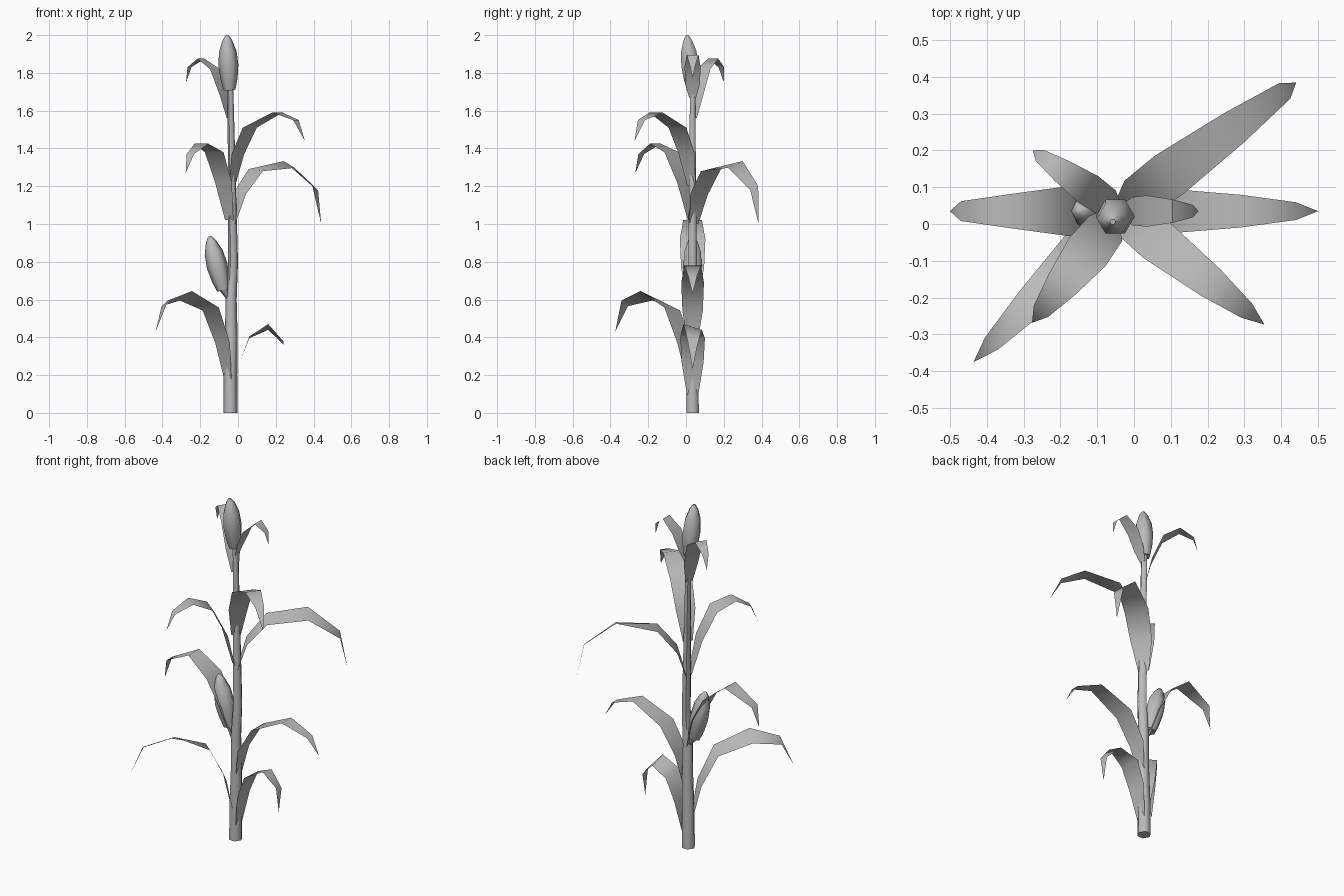
import bpy, bmesh
from math import cos, sin, radians, pi
from mathutils import Vector

default_cube = bpy.data.objects.get("Cube")
if default_cube:
    bpy.data.objects.remove(default_cube, do_unlink=True)

AXIS_X, AXIS_Y = -0.04, 0.035    # where the stalk stands
SIDES = 6

grey = bpy.data.materials.new("plain grey")
colour = (0.5, 0.5, 0.5, 1)
grey.use_nodes = True
grey.diffuse_color = colour
grey.node_tree.nodes["Principled BSDF"].inputs["Base Color"].default_value = colour


def loft(name, rings, closed, sharp_angle):
    """Skin a list of equal-sized point rings; closed rings also get caps."""
    bm = bmesh.new()
    rows = [[bm.verts.new(point) for point in ring] for ring in rings]
    count = len(rows[0])
    for low, high in zip(rows, rows[1:]):
        for i in range(count if closed else count - 1):
            j = (i + 1) % count
            bm.faces.new((low[i], low[j], high[j], high[i]))
    if closed:
        bm.faces.new(rows[0][::-1])
        bm.faces.new(rows[-1])
    bmesh.ops.remove_doubles(bm, verts=bm.verts, dist=0.0005)
    mesh = bpy.data.meshes.new(name)
    bm.to_mesh(mesh)
    bm.free()
    mesh.materials.append(grey)
    obj = bpy.data.objects.new(name, mesh)
    bpy.context.collection.objects.link(obj)
    bpy.ops.object.select_all(action="DESELECT")
    obj.select_set(True)
    bpy.context.view_layer.objects.active = obj
    bpy.ops.object.shade_smooth_by_angle(angle=radians(sharp_angle))
    return obj


def polygon_ring(centre, radius):
    return [centre + radius * Vector((cos(2 * pi * i / SIDES), sin(2 * pi * i / SIDES), 0))
            for i in range(SIDES)]


# Stalk: slightly wavy tapering stem, given as (x, z, radius)
stalk = [(-0.04, 0, 0.038), (-0.04, 0.2, 0.036), (-0.035, 0.4, 0.033),
         (-0.037, 0.6, 0.03), (-0.026, 0.8, 0.026), (-0.03, 1.02, 0.024),
         (-0.035, 1.4, 0.019), (-0.042, 1.76, 0.016)]
loft("stalk", [polygon_ring(Vector((x, AXIS_Y, z)), r) for x, z, r in stalk], True, 60)


# Ears: spindles along a leaning axis
def ear(name, bottom, top, radius):
    bottom, top = Vector(bottom), Vector(top)
    profile = [(0, 0.6), (0.2, 0.85), (0.45, 1), (0.7, 0.88), (0.9, 0.5), (1, 0.15)]
    turn = Vector((0, 0, 1)).rotation_difference(top - bottom)
    rings = []
    for t, scale in profile:
        centre = bottom.lerp(top, t)
        rings.append([centre + turn @ p for p in polygon_ring(Vector(), radius * scale)])
    loft(name, rings, True, 60)


ear("top_ear", (-0.045, 0.033, 1.71), (-0.058, 0.006, 2.0), 0.053)
ear("side_ear", (-0.078, AXIS_Y, 0.65), (-0.15, AXIS_Y, 0.935), 0.056)

# Short stem that joins the side ear to the stalk
loft("side_ear_stem", [polygon_ring(Vector((-0.04, AXIS_Y, 0.59)), 0.012),
                       polygon_ring(Vector((-0.085, AXIS_Y, 0.67)), 0.03)], True, 60)


# Leaves: arching strips, spine given as (distance from stalk, height)
WIDTHS = (0.45, 0.9, 1, 0.74, 0.4, 0)
TILTS = (0, 0, 0.3, 1, 0.6, 0)


def leaf(name, heading, width, tilt, spine):
    out = Vector((cos(radians(heading)), sin(radians(heading)), 0))
    side = Vector((-out.y, out.x, 0))
    rings = []
    for (reach, height), w, lift in zip(spine, WIDTHS, TILTS):
        centre = Vector((AXIS_X, AXIS_Y, height)) + out * reach
        half = side * (width * w / 2) + Vector((0, 0, tilt * lift))
        rings.append([centre - half, centre + half])
    loft(name, rings, False, 80)


leaf("leaf_lowest", 0, 0.13, -0.015,
     [(0.02, 0.09), (0.05, 0.27), (0.1, 0.4), (0.2, 0.455), (0.28, 0.37), (0.28, 0.23)])
leaf("leaf_low_front_right", -134, 0.12, 0.025,
     [(0.02, 0.18), (0.06, 0.37), (0.15, 0.55), (0.34, 0.62), (0.5, 0.58), (0.57, 0.43)])
leaf("leaf_low_left", 0, 0.12, 0,
     [(0.02, 0.38), (0.05, 0.54), (0.14, 0.69), (0.33, 0.78), (0.48, 0.725), (0.54, 0.63)])
leaf("leaf_middle_right", 180, 0.135, 0,
     [(0.01, 0.6), (0.06, 0.77), (0.14, 0.92), (0.27, 1.02), (0.43, 0.94), (0.46, 0.82)])
leaf("leaf_middle_back_left", 36, 0.13, 0.018,
     [(0.01, 1.0), (0.06, 1.16), (0.165, 1.285), (0.385, 1.315), (0.555, 1.19), (0.594, 1.0)])
leaf("leaf_middle_front_right", -128, 0.125, 0,
     [(0.01, 1.02), (0.06, 1.22), (0.14, 1.38), (0.25, 1.425), (0.345, 1.37), (0.385, 1.27)])
leaf("leaf_high_front_left", -38, 0.12, 0,
     [(0.01, 1.2), (0.05, 1.37), (0.13, 1.51), (0.315, 1.59), (0.44, 1.55), (0.5, 1.44)])
leaf("leaf_top_back_right", 145, 0.09, 0,
     [(0.01, 1.56), (0.04, 1.68), (0.1, 1.82), (0.19, 1.875), (0.265, 1.83), (0.287, 1.75)])
leaf("leaf_top_left", 0, 0.085, 0,
     [(0.01, 1.67), (0.035, 1.74), (0.075, 1.83), (0.145, 1.895), (0.2, 1.85), (0.215, 1.775)])
